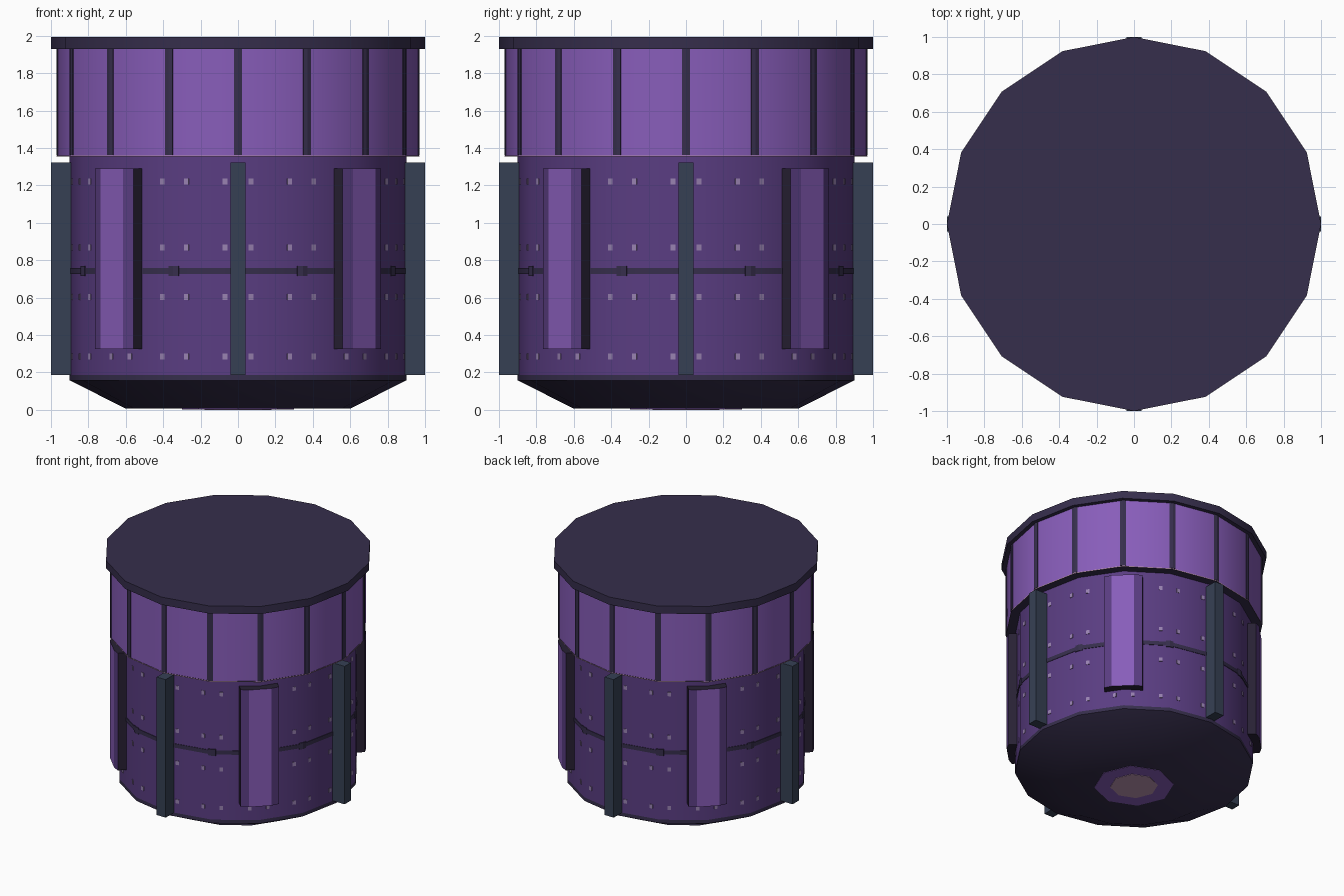
import bpy, bmesh, math
from mathutils import Vector

if "Cube" in bpy.data.objects:
    bpy.data.objects.remove(bpy.data.objects["Cube"])

N = 16


def material(name, r, g, b):
    lin = [((c / 255 + 0.055) / 1.055) ** 2.4 for c in (r, g, b)]
    m = bpy.data.materials.new(name)
    m.diffuse_color = (*lin, 1)
    m.use_nodes = True
    m.node_tree.nodes["Principled BSDF"].inputs["Base Color"].default_value = m.diffuse_color
    return m


LIGHT = material("light_purple", 136, 93, 186)
BODY = material("deep_purple", 90, 61, 130)
DARK = material("dark_violet", 54, 46, 76)
BLACK = material("near_black", 40, 33, 52)
SLATE = material("slate_blue", 54, 64, 84)
RIVET = material("pale_mauve", 152, 130, 176)
ROSE = material("dusty_rose", 190, 150, 180)


def finish(name, bm, mats, smooth=False):
    bmesh.ops.recalc_face_normals(bm, faces=bm.faces[:])
    me = bpy.data.meshes.new(name)
    bm.to_mesh(me)
    bm.free()
    for m in mats:
        me.materials.append(m)
    ob = bpy.data.objects.new(name, me)
    bpy.context.collection.objects.link(ob)
    if smooth:
        bpy.ops.object.select_all(action='DESELECT')
        ob.select_set(True)
        bpy.context.view_layer.objects.active = ob
        bpy.ops.object.shade_smooth_by_angle(angle=math.radians(30))
    return ob


def corner(r, k):
    a = 2 * math.pi * k / N
    return Vector((r * math.cos(a), r * math.sin(a)))


def drum(name, profile, mats, rule=lambda f: 0):
    """Sixteen-sided solid through (radius, height) rings."""
    bm = bmesh.new()
    rings = [[bm.verts.new((*corner(r, k), z)) for k in range(N)] for r, z in profile]
    for a, b in zip(rings, rings[1:]):
        for k in range(N):
            j = (k + 1) % N
            bm.faces.new((a[k], a[j], b[j], b[k]))
    bm.faces.new(rings[0][::-1])
    bm.faces.new(rings[-1])
    for f in bm.faces:
        f.material_index = rule(f)
    return finish(name, bm, mats, True)


def add_prism(bm, pts, z0, z1, mat_ids=None):
    lo = [bm.verts.new((p[0], p[1], z0)) for p in pts]
    hi = [bm.verts.new((p[0], p[1], z1)) for p in pts]
    n = len(pts)
    for i in range(n):
        j = (i + 1) % n
        f = bm.faces.new((lo[i], lo[j], hi[j], hi[i]))
        if mat_ids:
            f.material_index = mat_ids[i]
    for f in (bm.faces.new(lo[::-1]), bm.faces.new(hi)):
        if mat_ids:
            f.material_index = mat_ids[-1]


def polar(pts, ang):
    """Turn (outward, sideways) points to face the given angle."""
    c, s = math.cos(ang), math.sin(ang)
    return [(r * c - t * s, r * s + t * c) for r, t in pts]


def bent(r, k, half):
    """Thin strip wrapped round corner k of the drum."""
    def line(rad):
        c = corner(rad, k)
        d0 = (corner(rad, k - 1) - c).normalized() * half
        d1 = (corner(rad, k + 1) - c).normalized() * half
        return [c + d0, c, c + d1]
    return line(r + 0.004) + line(r - 0.01)[::-1]


# Main stacked drums
drum("lower_body", [(0.9, 0.187), (0.9, 1.36)], [BODY])
drum("base", [(0.6, 0.006), (0.9, 0.158), (0.9, 0.187)], [DARK])
drum("upper_band", [(0.967, 1.357), (0.967, 1.935)], [LIGHT, DARK],
     lambda f: 1 if len(f.verts) > 4 else 0)
drum("top_lid", [(1.0, 1.93), (1.0, 1.993)], [DARK])
drum("body_seam_ring", [(0.904, 0.725), (0.904, 0.758)], [DARK])
drum("band_trim", [(0.97, 1.354), (0.97, 1.361)], [ROSE, DARK],
     lambda f: 1 if len(f.verts) > 4 else 0)

# Dark vertical seams on the upper band
bm = bmesh.new()
for k in range(N):
    add_prism(bm, bent(0.967, k, 0.023), 1.362, 1.932)
finish("band_seams", bm, [DARK])

# Small knots where the body seam crosses corners
bm = bmesh.new()
for k in range(1, N, 2):
    add_prism(bm, bent(0.902, k, 0.03), 0.715, 0.768)
finish("seam_knots", bm, [DARK])

# Rivets: two columns on every body face
bm = bmesh.new()
for k in range(N):
    for t in (0.2, 0.8):
        near = (k if t < 0.5 else k + 1)
        rows = (0.285,) if near % 4 == 2 else (0.285, 0.602, 0.867, 1.222)
        p = corner(0.9, k).lerp(corner(0.9, k + 1), t)
        d = (corner(1, k + 1) - corner(1, k)).normalized() * 0.013
        n = Vector((d.y, -d.x)).normalized()
        quad = [p - d + n * 0.004, p + d + n * 0.004, p + d - n * 0.004, p - d - n * 0.004]
        for z in rows:
            add_prism(bm, quad, z - 0.016, z + 0.016)
finish("rivets", bm, [RIVET])

# Four slate fins and four raised purple panels
for i, side in enumerate(("right", "back", "left", "front")):
    a = i * math.pi / 2
    bm = bmesh.new()
    add_prism(bm, polar([(0.86, -0.041), (1.0, -0.041), (1.0, 0.041), (0.86, 0.041)], a),
              0.187, 1.323)
    finish(side + "_fin", bm, [SLATE])
    bm = bmesh.new()
    prof = [(0.84, -0.145), (0.937, -0.145), (0.955, -0.085),
            (0.955, 0.085), (0.937, 0.145), (0.84, 0.145)]
    add_prism(bm, polar(prof, a + math.pi / 4), 0.325, 1.29, [2, 1, 0, 1, 2, 2])
    finish("raised_panel_%d" % (i + 1), bm, [LIGHT, BODY, BLACK])

# Emblem-free nozzle patch under the base
for name, r, z, m in (("underside_patch", 0.3, 0.003, LIGHT), ("underside_core", 0.18, 0.0, ROSE)):
    bm = bmesh.new()
    pts = [(r * math.cos(k * math.pi / 4), r * math.sin(k * math.pi / 4)) for k in range(8)]
    add_prism(bm, pts, z, 0.01)
    finish(name, bm, [m])
